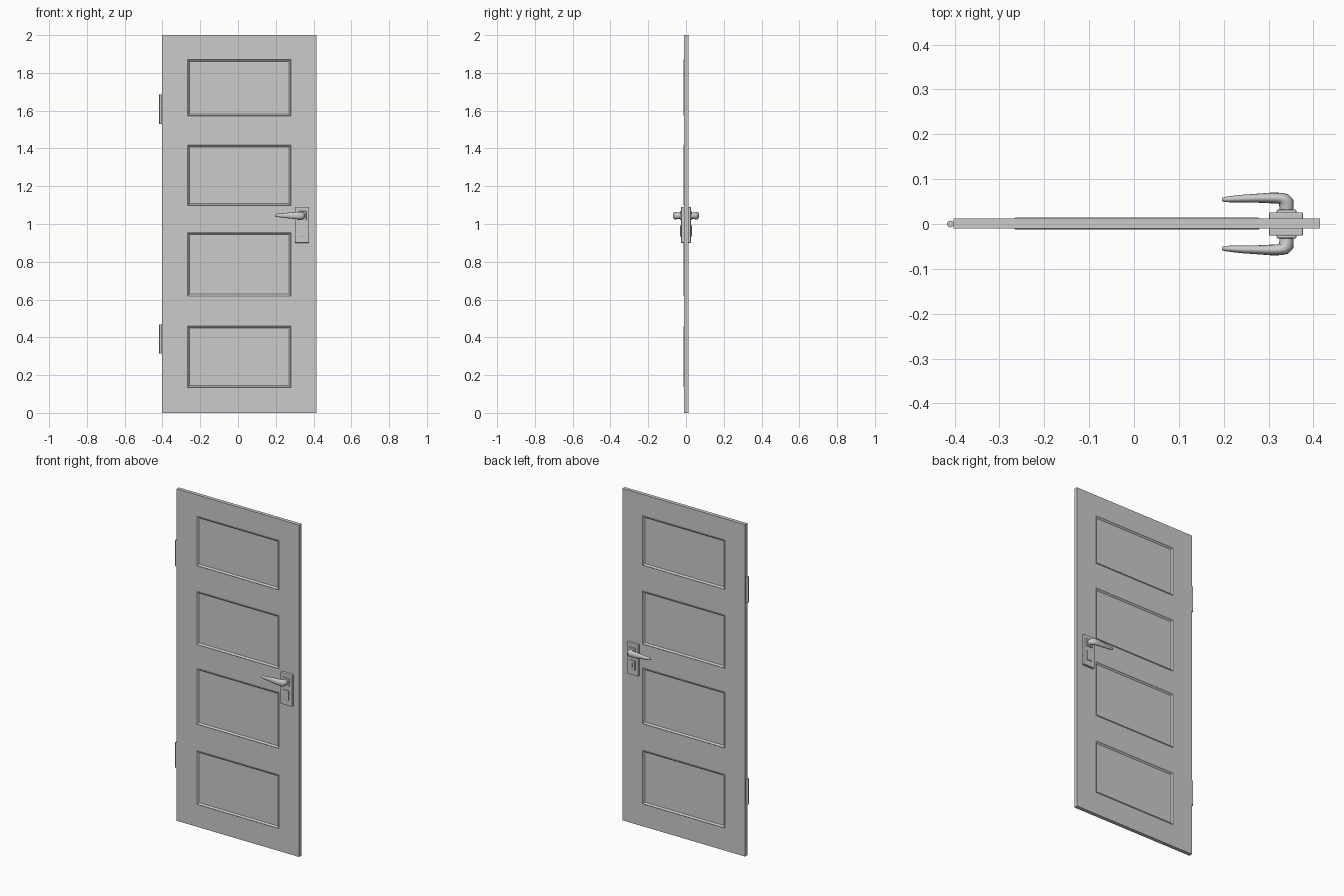
import bpy, bmesh, math
from mathutils import Vector

if "Cube" in bpy.data.objects:
    bpy.data.objects.remove(bpy.data.objects["Cube"])


def make_object(name, bm, smooth=False):
    bmesh.ops.recalc_face_normals(bm, faces=bm.faces)
    me = bpy.data.meshes.new(name)
    bm.to_mesh(me)
    bm.free()
    ob = bpy.data.objects.new(name, me)
    bpy.context.collection.objects.link(ob)
    if smooth:
        bpy.ops.object.select_all(action='DESELECT')
        ob.select_set(True)
        bpy.context.view_layer.objects.active = ob
        bpy.ops.object.shade_smooth_by_angle(angle=math.radians(40))
    return ob


def box(name, lo, hi, bevel=0.0):
    bm = bmesh.new()
    bmesh.ops.create_cube(bm, size=1)
    for v in bm.verts:
        v.co = Vector([(a + b) / 2 + c * (b - a) for a, b, c in zip(lo, hi, v.co)])
    if bevel:
        bmesh.ops.bevel(bm, geom=bm.edges[:], offset=bevel, segments=2,
                        profile=0.5, affect='EDGES')
    return make_object(name, bm)


# Door leaf: a grid on each face, with the four panel cells inset
Y_FRONT, Y_BACK = -0.010, 0.012
xs = [-0.402, -0.267, 0.280, 0.415]
zs = [0, 0.135, 0.459, 0.618, 0.955, 1.098, 1.419, 1.573, 1.872, 2.0]
bm = bmesh.new()
front = [[bm.verts.new((x, Y_FRONT, z)) for z in zs] for x in xs]
panels = []
for i in range(3):
    for j in range(len(zs) - 1):
        f = bm.faces.new((front[i][j], front[i + 1][j], front[i + 1][j + 1], front[i][j + 1]))
        if i == 1 and j % 2 == 1:
            panels.append(f)
back = [[bm.verts.new((x, Y_BACK, z)) for z in zs] for x in xs]
for i in range(3):
    for j in range(len(zs) - 1):
        f = bm.faces.new((back[i][j], back[i][j + 1], back[i + 1][j + 1], back[i + 1][j]))
        if i == 1 and j % 2 == 1:
            panels.append(f)
for i in range(3):
    for j in (0, -1):
        bm.faces.new((front[i][j], front[i + 1][j], back[i + 1][j], back[i][j]))
for j in range(len(zs) - 1):
    for i in (0, -1):
        bm.faces.new((front[i][j], front[i][j + 1], back[i][j + 1], back[i][j]))
bmesh.ops.recalc_face_normals(bm, faces=bm.faces)
# raised moulding lip, then sloped recess
bmesh.ops.inset_individual(bm, faces=panels, thickness=0.003, depth=0.002)
bmesh.ops.inset_individual(bm, faces=panels, thickness=0.012, depth=-0.008)
make_object("door_leaf", bm)

# Hinge barrels
for name, z0, z1 in (("lower_hinge", 0.315, 0.467), ("upper_hinge", 1.53, 1.685)):
    bm = bmesh.new()
    bmesh.ops.create_cone(bm, cap_ends=True, segments=16, radius1=0.0075,
                          radius2=0.0075, depth=z1 - z0)
    bmesh.ops.translate(bm, verts=bm.verts, vec=(-0.4095, 0, (z0 + z1) / 2))
    make_object(name, bm, True)


def lever(name, s):
    """Bent, tapering lever: x, y, path direction in degrees, half width, half height."""
    path = [(0.340, 0.020, 90, 0.016, 0.016), (0.340, 0.040, 90, 0.016, 0.017),
            (0.339, 0.049, 110, 0.017, 0.019), (0.334, 0.055, 140, 0.015, 0.020),
            (0.325, 0.0575, 165, 0.0125, 0.020), (0.308, 0.058, 180, 0.012, 0.019),
            (0.275, 0.0575, 182, 0.010, 0.016), (0.240, 0.0565, 183, 0.0085, 0.012),
            (0.210, 0.055, 184, 0.0065, 0.009), (0.200, 0.0545, 184, 0.0055, 0.0075),
            (0.196, 0.0545, 184, 0.003, 0.004)]
    n = 16
    bm = bmesh.new()
    rings = []
    for x, y, deg, w, h in path:
        a = math.radians(deg)
        zc = 1.044 + 0.002 * (0.34 - x) / 0.14
        ring = []
        for k in range(n):
            t = 2 * math.pi * k / n
            u = w * math.cos(t)
            ring.append(bm.verts.new((x + u * math.sin(a), s * (y - u * math.cos(a)),
                                      zc + h * math.sin(t))))
        rings.append(ring)
    for r0, r1 in zip(rings, rings[1:]):
        for k in range(n):
            bm.faces.new((r0[k], r0[(k + 1) % n], r1[(k + 1) % n], r1[k]))
    bm.faces.new(rings[0])
    bm.faces.new(rings[-1])
    make_object(name, bm, True)


# Lock furniture on both faces
for side, s in (("front", -1), ("back", 1)):
    def slab(name, x0, x1, y, z0, z1, bevel):
        ya, yb = sorted((s * 0.008, s * y))
        box(f"{side}_{name}", (x0, ya, z0), (x1, yb, z1), bevel)
    slab("back_plate", 0.301, 0.377, 0.026, 0.900, 1.091, 0.003)
    slab("handle_boss", 0.318, 0.362, 0.032, 1.020, 1.068, 0.003)
    slab("lock_cover", 0.320, 0.357, 0.031, 0.934, 0.992, 0.002)
    slab("key_slot", 0.336, 0.341, 0.032, 0.950, 0.976, 0)
    lever(f"{side}_lever", s)
